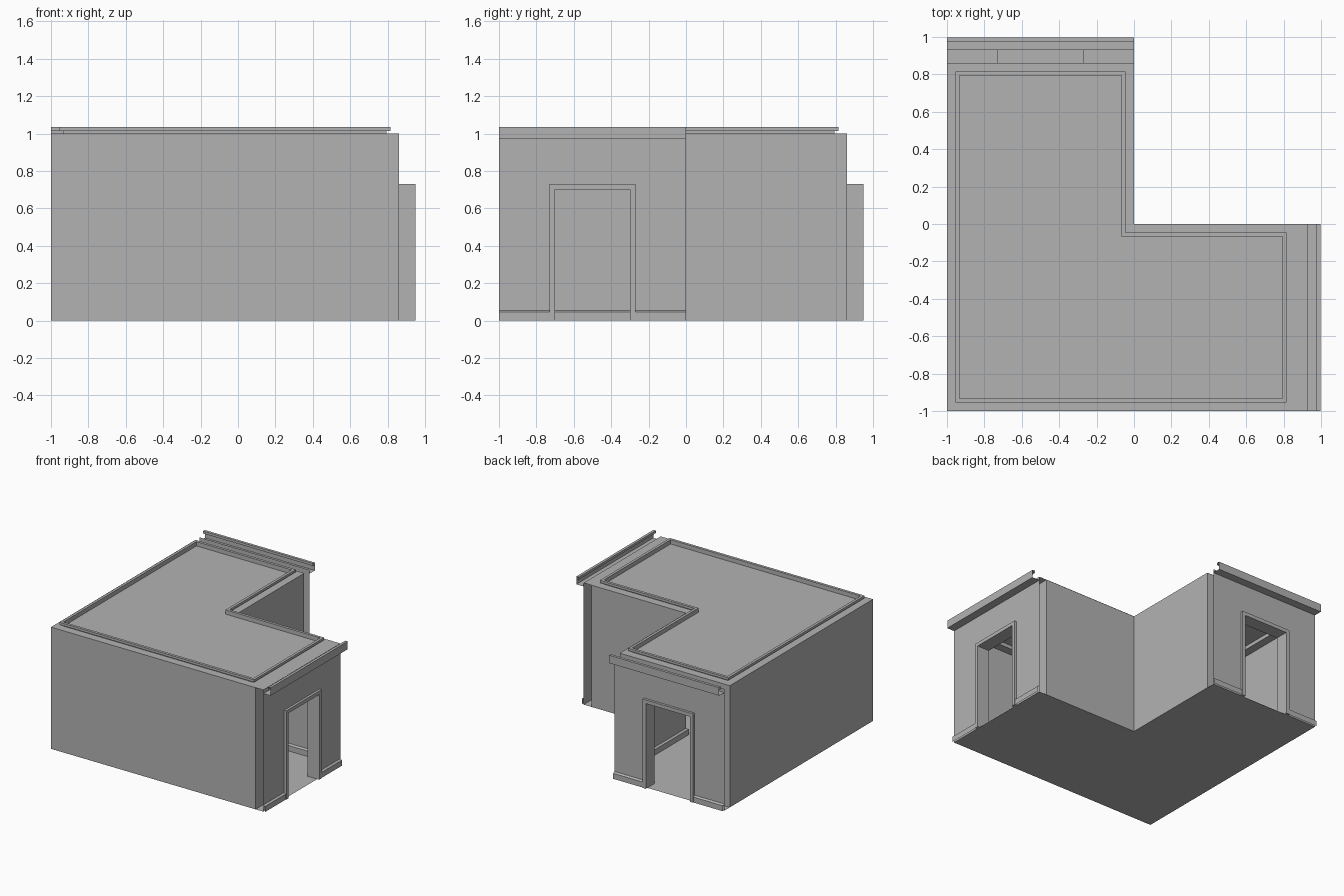
import bpy
import bmesh
from mathutils import Vector

cube = bpy.data.objects.get("Cube")
if cube:
    bpy.data.objects.remove(cube)

# Single plaster colour
plaster = bpy.data.materials.new("grey_plaster")
plaster.use_nodes = True
GREY = (0.45, 0.45, 0.45, 1)
plaster.diffuse_color = GREY
plaster.node_tree.nodes["Principled BSDF"].inputs["Base Color"].default_value = GREY

INNER, OUTER = 0.86, 0.93            # the two skins of each doorway wall
OPENING = (-0.70, -0.30, 0.70)       # doorway: near side, far side, height
FRAME = (-0.73, -0.27, 0.73)         # outside of the door surround


def finish(name, bm):
    mesh = bpy.data.meshes.new(name)
    bm.to_mesh(mesh)
    bm.free()
    mesh.materials.append(plaster)
    obj = bpy.data.objects.new(name, mesh)
    bpy.context.collection.objects.link(obj)
    return obj


def sheet(name, points, push=None):
    """Flat polygon, optionally extruded into a solid."""
    bm = bmesh.new()
    face = bm.faces.new([bm.verts.new(p) for p in points])
    if push:
        ext = bmesh.ops.extrude_face_region(bm, geom=[face], use_keep_orig=True)
        verts = [v for v in ext["geom"] if isinstance(v, bmesh.types.BMVert)]
        bmesh.ops.translate(bm, verts=verts, vec=push)
        bmesh.ops.recalc_face_normals(bm, faces=bm.faces)
    return finish(name, bm)


def sweep(name, path, profile, closed=False):
    """Run an (offset, height) profile along a mitred path; offset goes left."""
    pts = [Vector(p) for p in path]
    count = len(pts)
    spans = count if closed else count - 1
    normals = []
    for i in range(spans):
        d = (pts[(i + 1) % count] - pts[i]).normalized()
        normals.append(Vector((-d.y, d.x)))
    bm = bmesh.new()
    rings = []
    for i, p in enumerate(pts):
        before = normals[i - 1] if closed or i > 0 else normals[0]
        after = normals[i] if i < spans else normals[-1]
        mitre = (before + after) / (1 + before.dot(after))
        rings.append([bm.verts.new((p.x + mitre.x * o, p.y + mitre.y * o, z))
                      for o, z in profile])
    for i in range(spans):
        a, b = rings[i], rings[(i + 1) % count]
        for k in range(len(profile) - 1):
            bm.faces.new((a[k], b[k], b[k + 1], a[k + 1]))
    return finish(name, bm)


def arch(side, height, hole):
    """Outline in (along, z) of an upright panel with a doorway cut from it."""
    a, b = side
    c, d, h = hole
    return [(a, 0), (c, 0), (c, h), (d, h), (d, 0), (b, 0), (b, height), (a, height)]


# Room shell
ROOM = [(-1, -1), (INNER, -1), (INNER, 0), (0, 0), (0, INNER), (-1, INNER)]
SLAB = [(-1, -1), (OUTER, -1), (OUTER, 0), (0, 0), (0, OUTER), (-1, OUTER)]
sheet("roof", [(x, y, 1) for x, y in ROOM])
sheet("floor", [(x, y, 0) for x, y in reversed(SLAB)])
sweep("side_walls", [(-1, INNER), (-1, -1), (INNER, -1)], [(0, 1), (0, 0)])
sweep("corner_walls", [(INNER, 0), (0, 0), (0, INNER)], [(0, 1), (0, 0)])

# Mouldings inside the room
CORNICE = [(0, 0.97), (0.067, 0.97), (0.067, 1.035), (0.045, 1.035),
           (0.045, 1.015), (0.067, 1.015)]
SKIRTING = [(0.015, 0), (0.015, 0.045), (0, 0.055)]
near, far, _ = FRAME
sweep("inner_cornice", ROOM, CORNICE, closed=True)
sweep("inner_skirting_short", [(INNER, far), (INNER, 0), (0, 0), (0, INNER),
                               (far, INNER)], SKIRTING)
sweep("inner_skirting_long", [(near, INNER), (-1, INNER), (-1, -1), (INNER, -1),
                              (INNER, near)], SKIRTING)

# Two doorway ends, the second being the first with x and y exchanged
for label, swap in (("right", False), ("back", True)):
    def place(out, along, z):
        return (along, out, z) if swap else (out, along, z)

    def run(start, end):
        ends = [place(OUTER, start, 0)[:2], place(OUTER, end, 0)[:2]]
        return ends[::-1] if swap else ends

    for skin, out in (("inner", INNER), ("outer", OUTER)):
        outline = [place(out, a, z) for a, z in arch((-1, 0), 1, OPENING)]
        sheet(f"{label}_{skin}_wall", outline[::-1] if swap else outline)

    surround = [place(INNER - 0.02, a, z) for a, z in arch(FRAME[:2], FRAME[2], OPENING)]
    sheet(f"{label}_door_frame", surround, place(0.11, 0, 0))

    sweep(f"{label}_cornice", run(0, -1), CORNICE)
    sweep(f"{label}_skirting_a", run(0, far), SKIRTING)
    sweep(f"{label}_skirting_b", run(near, -1), SKIRTING)

# Cap over the right wall cavity
sheet("right_wall_cap", [(INNER, -1, 1), (OUTER, -1, 1), (OUTER, 0, 1), (INNER, 0, 1)])
